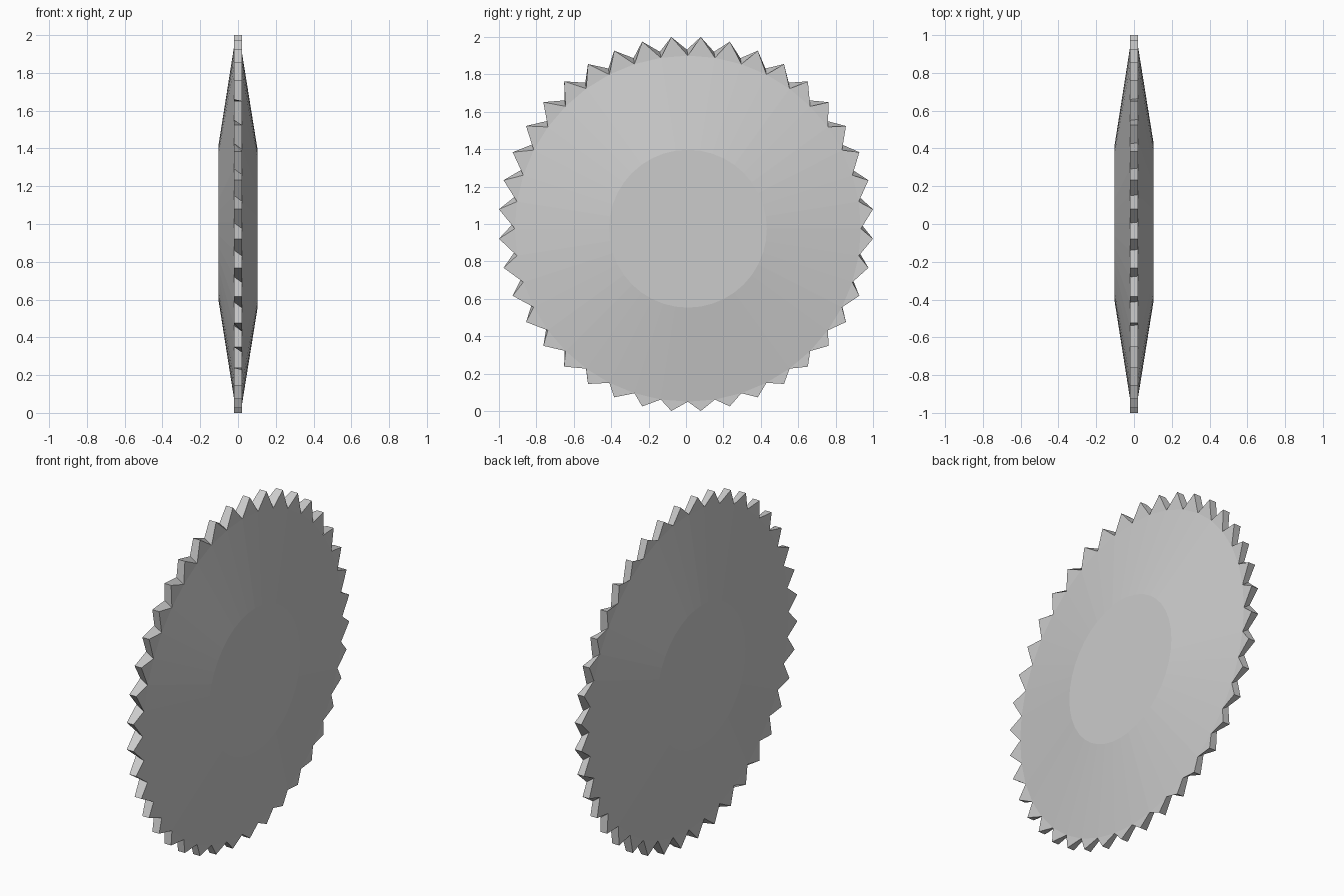
import bpy, bmesh
from math import sin, cos, pi

if "Cube" in bpy.data.objects:
    bpy.data.objects.remove(bpy.data.objects["Cube"])

TEETH = 40
STEP = 2 * pi / TEETH
TIP_R, ROOT_R = 1.003, 0.925

bm = bmesh.new()


def ring(x, radius, cy, cz, shift=0.0):
    """Circle of vertices facing along x."""
    return [bm.verts.new((x, cy + radius * sin((i + shift) * STEP),
                          cz + radius * cos((i + shift) * STEP)))
            for i in range(TEETH)]


def side(x_rim, x_hub, hub_r, cy, cz):
    """One face of the blade: flat teeth, sloped cone and flat hub."""
    tips = ring(x_rim, TIP_R, 0, 1, 0.5)
    roots = ring(x_rim, ROOT_R, cy, cz)
    hub = ring(x_hub, hub_r, cy, cz)
    for i in range(TEETH):
        j = (i + 1) % TEETH
        bm.faces.new((roots[i], tips[i], roots[j]))
        bm.faces.new((hub[i], roots[i], roots[j], hub[j]))
    bm.faces.new(hub)
    return tips, roots


# Two slightly off-centre faces
tips_r, roots_r = side(0.022, 0.103, 0.422, 0.01, 0.975)
tips_l, roots_l = side(-0.022, -0.103, 0.412, 0.005, 1.007)

# Tooth flanks joining the faces
for i in range(TEETH):
    j = (i + 1) % TEETH
    bm.faces.new((roots_r[i], tips_r[i], tips_l[i], roots_l[i]))
    bm.faces.new((tips_r[i], roots_r[j], roots_l[j], tips_l[i]))

bmesh.ops.recalc_face_normals(bm, faces=bm.faces)
mesh = bpy.data.meshes.new("saw_blade")
bm.to_mesh(mesh)
bm.free()
blade = bpy.data.objects.new("saw_blade", mesh)
bpy.context.collection.objects.link(blade)
